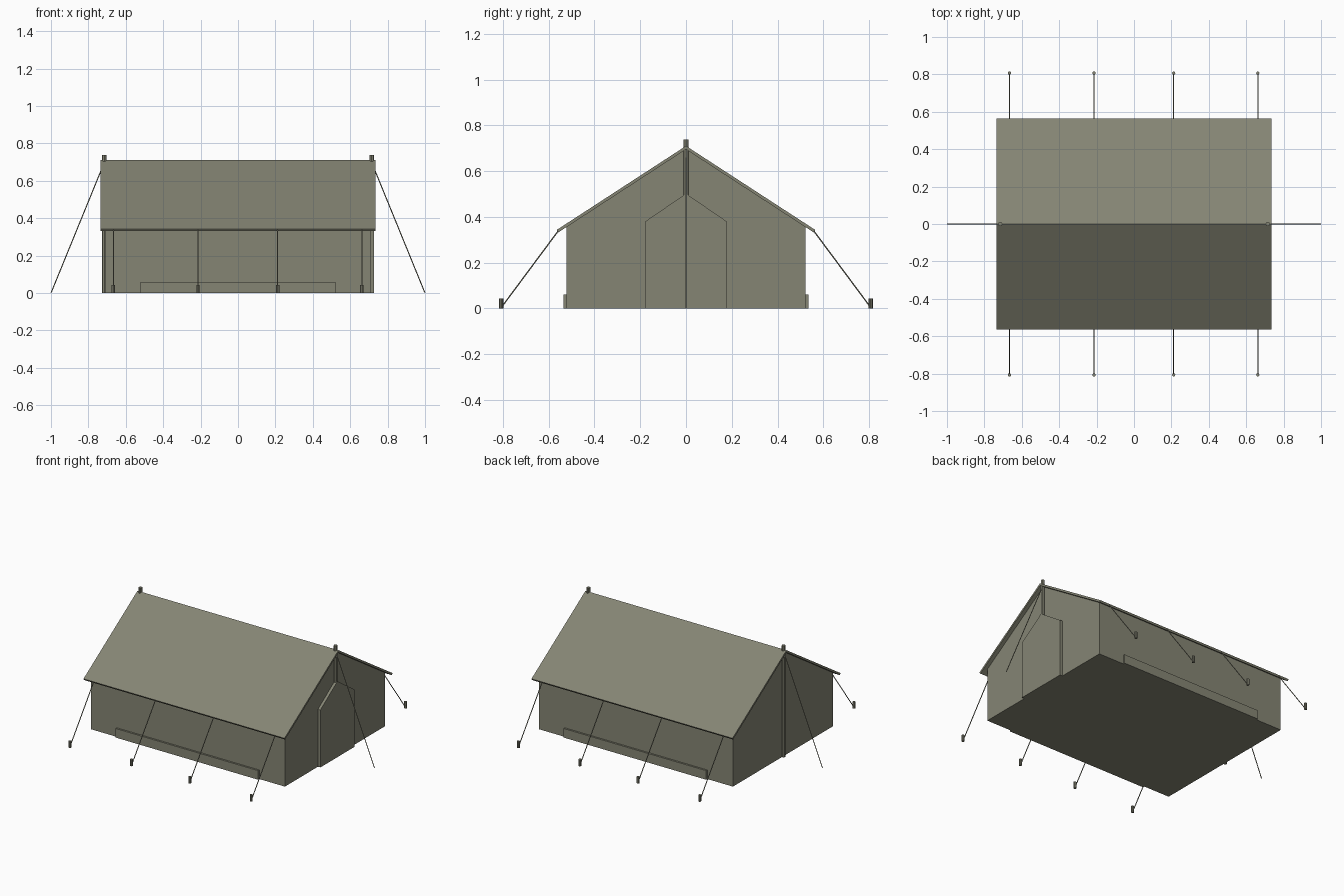
import bpy
import bmesh
from mathutils import Vector

cube = bpy.data.objects.get("Cube")
if cube:
    bpy.data.objects.remove(cube, do_unlink=True)

# Single canvas colour
canvas = bpy.data.materials.new("olive_canvas")
canvas.use_nodes = True
color = (0.235, 0.235, 0.175, 1)
canvas.diffuse_color = color
bsdf = canvas.node_tree.nodes["Principled BSDF"]
bsdf.inputs["Base Color"].default_value = color
bsdf.inputs["Roughness"].default_value = 0.9


def finish(name, bm):
    bmesh.ops.recalc_face_normals(bm, faces=bm.faces)
    mesh = bpy.data.meshes.new(name)
    bm.to_mesh(mesh)
    bm.free()
    mesh.materials.append(canvas)
    obj = bpy.data.objects.new(name, mesh)
    bpy.context.collection.objects.link(obj)
    return obj


def mirrored(half):
    """Complete a (y, z) half profile across y = 0."""
    return half + [(-y, z) for y, z in reversed(half) if y > 0]


def extrude_x(name, profile, x0, x1):
    """Extrude a (y, z) outline along x."""
    bm = bmesh.new()
    face = bm.faces.new([bm.verts.new((x0, y, z)) for y, z in profile])
    made = bmesh.ops.extrude_face_region(bm, geom=[face])["geom"]
    moved = [v for v in made if isinstance(v, bmesh.types.BMVert)]
    bmesh.ops.translate(bm, verts=moved, vec=(x1 - x0, 0, 0))
    return finish(name, bm)


def rod(name, start, end, radius, sides=8):
    """Straight prism between two points."""
    start, end = Vector(start), Vector(end)
    axis = end - start
    bm = bmesh.new()
    bmesh.ops.create_cone(bm, cap_ends=True, segments=sides, radius1=radius,
                          radius2=radius, depth=axis.length)
    turn = axis.to_track_quat("Z", "Y").to_matrix()
    bmesh.ops.rotate(bm, verts=bm.verts, matrix=turn)
    bmesh.ops.translate(bm, verts=bm.verts, vec=(start + end) / 2)
    return finish(name, bm)


# Closed body with gable ends and floor
extrude_x("tent_body", mirrored([(0.523, 0), (0.523, 0.356), (0, 0.697)]), -0.71, 0.71)

# Overhanging roof sheet, both slopes in one folded slab
outer = [(-0.565, 0.343), (0, 0.71), (0.565, 0.343)]
inner = [(0.558, 0.332), (0, 0.695), (-0.558, 0.332)]
extrude_x("roof_sheet", outer + inner, -0.736, 0.736)

# Raised door flap on one gable end
extrude_x("door_flap", mirrored([(0.178, 0), (0.178, 0.38), (0, 0.502)]), 0.705, 0.728)

# Ridge poles and end guy ropes
for side, word in ((-1, "right"), (1, "left")):
    x = side * 0.715
    rod(f"{word}_ridge_pole", (x, 0, 0), (x, 0, 0.738), 0.0115)
    rod(f"{word}_end_rope", (side * 0.72, 0, 0.685), (side * 0.999, 0, 0.002), 0.0028, 6)

# Low wall panels, eave ropes and pegs along both long sides
for side, word in ((-1, "front"), (1, "back")):
    panel = [(side * y, z) for y, z in ((0.52, 0), (0.535, 0), (0.535, 0.06), (0.52, 0.06))]
    extrude_x(f"{word}_low_panel", panel, -0.522, 0.522)
    for i, x in enumerate((-0.666, -0.214, 0.212, 0.662), 1):
        rod(f"{word}_rope_{i}", (x, side * 0.558, 0.339), (x, side * 0.804, 0.008), 0.0028, 6)
        rod(f"{word}_peg_{i}", (x, side * 0.807, 0), (x, side * 0.807, 0.043), 0.009)
